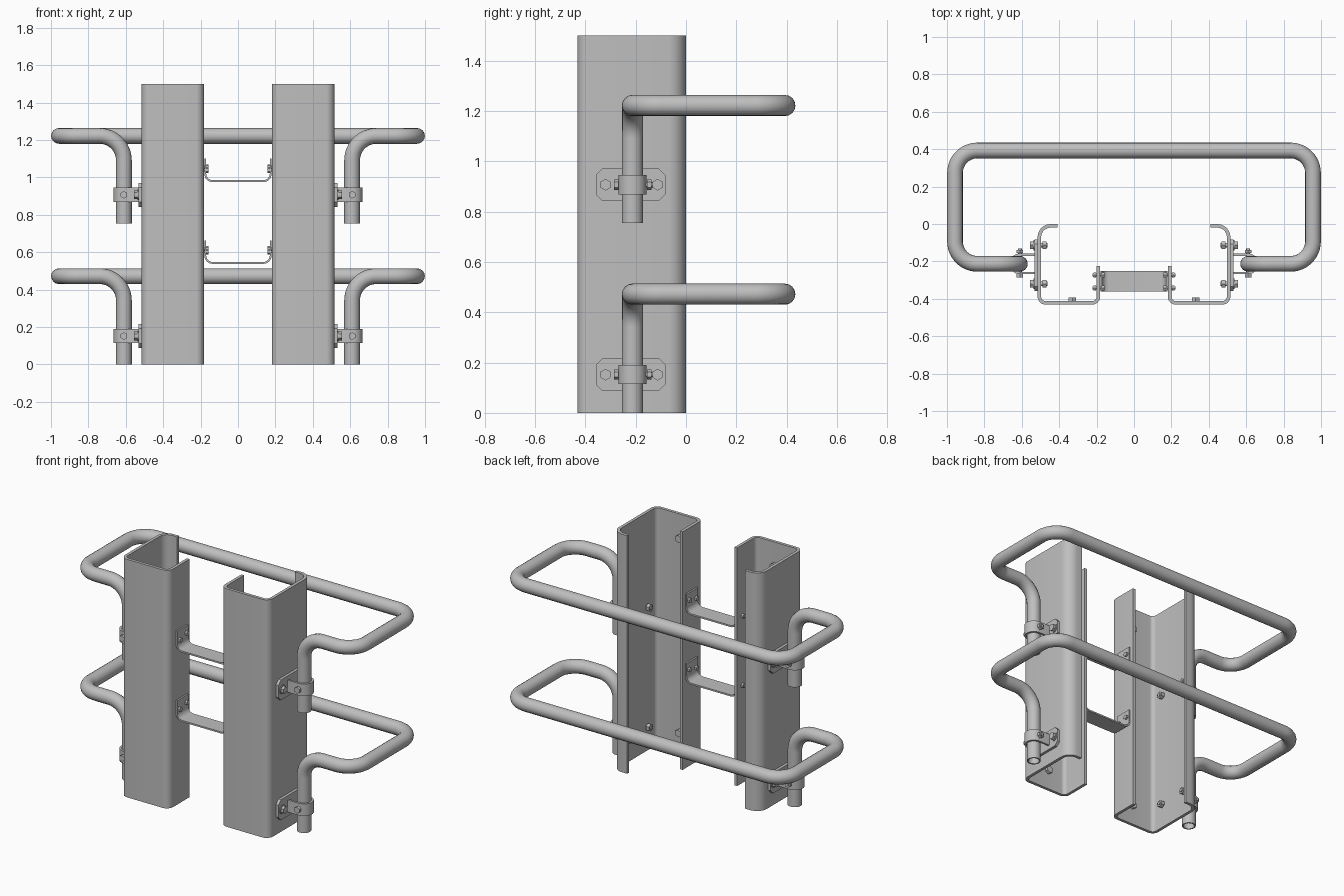
import bpy, bmesh, math
from mathutils import Vector

if "Cube" in bpy.data.objects:
    bpy.data.objects.remove(bpy.data.objects["Cube"])

steel = bpy.data.materials.new("galvanised grey")
steel.diffuse_color = (0.52, 0.52, 0.52, 1)
steel.use_nodes = True
steel.node_tree.nodes["Principled BSDF"].inputs["Base Color"].default_value = steel.diffuse_color


def fillet(pts, radii, steps=8):
    """Round the inner corners of a polyline."""
    pts = [Vector(p) for p in pts]
    out = [pts[0]]
    for i in range(1, len(pts) - 1):
        p, r = pts[i], radii[i - 1]
        u, v = (pts[i - 1] - p).normalized(), (pts[i + 1] - p).normalized()
        half = u.angle(v) / 2
        bis = (u + v).normalized()
        c = p + bis * (r / math.sin(half))
        a = p + u * (r / math.tan(half)) - c
        b = p + v * (r / math.tan(half)) - c
        ang = a.angle(b)
        for k in range(steps + 1):
            t = k / steps
            out.append(c + (a * math.sin((1 - t) * ang) + b * math.sin(t * ang)) / math.sin(ang))
    return out + [pts[-1]]


def finish(ob, mirror=True):
    """Bake modifiers, mirror across x, set material and smooth shading."""
    bpy.context.collection.objects.link(ob)
    if mirror:
        m = ob.modifiers.new("mirror", 'MIRROR')
        m.use_mirror_merge = False
    bpy.context.view_layer.update()
    dg = bpy.context.evaluated_depsgraph_get()
    me = bpy.data.meshes.new_from_object(ob.evaluated_get(dg))
    bm = bmesh.new()
    bm.from_mesh(me)
    bmesh.ops.recalc_face_normals(bm, faces=bm.faces)
    bm.to_mesh(me)
    bm.free()
    name = ob.name
    bpy.data.objects.remove(ob)
    new = bpy.data.objects.new(name, me)
    me.name = name
    me.materials.clear()
    me.materials.append(steel)
    bpy.context.collection.objects.link(new)
    bpy.ops.object.select_all(action='DESELECT')
    new.select_set(True)
    bpy.context.view_layer.objects.active = new
    bpy.ops.object.shade_smooth_by_angle(angle=math.radians(35))


def from_bm(name, bm):
    me = bpy.data.meshes.new(name)
    bm.to_mesh(me)
    bm.free()
    return bpy.data.objects.new(name, me)


def ribbon(name, path, lo, hi, thick, place, mirror=True):
    """Bent sheet: a 2D path pulled from lo to hi, then thickened."""
    bm = bmesh.new()
    rows = [[bm.verts.new(place(p.x, p.y, h)) for p in path] for h in (lo, hi)]
    for i in range(len(path) - 1):
        bm.faces.new((rows[0][i], rows[0][i + 1], rows[1][i + 1], rows[1][i]))
    ob = from_bm(name, bm)
    s = ob.modifiers.new("thickness", 'SOLIDIFY')
    s.thickness, s.offset, s.use_even_offset = thick, 0, True
    finish(ob, mirror)


def flat_plan(x, y, h):
    return (x, y, h)


def front_plan(x, z, h):
    return (x, h, z)


def add_cyl(bm, a, b, r, seg):
    a, b = Vector(a), Vector(b)
    d = b - a
    mat = d.to_track_quat('Z', 'Y').to_matrix().to_4x4()
    mat.translation = (a + b) / 2
    bmesh.ops.create_cone(bm, cap_ends=True, segments=seg, radius1=r, radius2=r,
                          depth=d.length, matrix=mat)


def bolt(bm, a, b, r, head, nut):
    """Hex head at a, shank, nut short of b; washers under both."""
    a, b = Vector(a), Vector(b)
    d = (b - a).normalized()
    add_cyl(bm, a, b, r * 0.5, 12)
    add_cyl(bm, a, a + d * head, r, 6)
    add_cyl(bm, b - d * (nut + 0.006), b - d * 0.006, r, 6)


# Two bent steel channels
profile = fillet([(0.19, -0.225), (0.19, -0.422), (0.506, -0.422), (0.506, -0.01), (0.41, -0.01)],
                 [0.035, 0.035, 0.06])
ribbon("channel_posts", profile, 0, 1.5, 0.019, flat_plan)

# Bolts through the channel fronts, dome heads inside
bm = bmesh.new()
for z in (0.125, 1.35):
    add_cyl(bm, (0.33, -0.425, z), (0.33, -0.392, z), 0.024, 6)
finish(from_bm("post_front_bolts", bm))

for level, end_z, rail_z in (("lower", 0.0, 0.472), ("upper", 0.755, 1.222)):
    # Bent guard rail, a hollow tube
    half = [(0.61, -0.213, end_z), (0.61, -0.213, rail_z), (0.957, -0.213, rail_z),
            (0.957, 0.393, rail_z)]
    pts = half + [(-x, y, z) for x, y, z in reversed(half)]
    path = fillet(pts, [0.13, 0.12, 0.12, 0.12, 0.12, 0.13], 12)
    cu = bpy.data.curves.new(level + "_rail", 'CURVE')
    cu.dimensions = '3D'
    cu.bevel_depth, cu.bevel_resolution = 0.042, 6
    sp = cu.splines.new('POLY')
    sp.points.add(len(path) - 1)
    for q, p in zip(sp.points, path):
        q.co = (*p, 1)
    ob = bpy.data.objects.new(level + "_rail", cu)
    s = ob.modifiers.new("wall", 'SOLIDIFY')
    s.thickness, s.offset = 0.008, -1
    finish(ob, False)

    # Chamfered mounting plate on the outer side of each post
    cz = end_z + 0.152
    w, h, c = 0.138, 0.064, 0.025
    bm = bmesh.new()
    ring = [(w, h - c), (w - c, h), (c - w, h), (-w, h - c),
            (-w, c - h), (c - w, -h), (w - c, -h), (w, c - h)]
    f = bm.faces.new([bm.verts.new((0.515, -0.22 + y, cz + z)) for y, z in ring])
    ext = bmesh.ops.extrude_face_region(bm, geom=[f])["geom"]
    bmesh.ops.translate(bm, vec=(0.018, 0, 0),
                        verts=[v for v in ext if isinstance(v, bmesh.types.BMVert)])
    finish(from_bm(level + "_mounting_plate", bm))

    # Strap wrapped round the tube
    strap = [Vector((0.53, -0.262))]
    for k in range(17):
        t = -math.pi / 2 + math.pi * k / 16
        strap.append(Vector((0.61 + 0.049 * math.cos(t), -0.213 + 0.049 * math.sin(t))))
    strap[0].y = strap[1].y
    strap.append(Vector((0.53, strap[-1].y)))
    ribbon(level + "_tube_clamp", strap, cz - 0.038, cz + 0.038, 0.013, flat_plan)

    # Plate bolts and the bolt through each clamp
    bm = bmesh.new()
    for y in (-0.32, -0.113):
        bolt(bm, (0.555, y, cz), (0.462, y, cz), 0.023, 0.022, 0.022)
        add_cyl(bm, (0.532, y, cz), (0.538, y, cz), 0.028, 16)
    bolt(bm, (0.61, -0.286, cz), (0.61, -0.132, cz), 0.02, 0.018, 0.018)
    finish(from_bm(level + "_clamp_bolts", bm))

    # Thin U-shaped spacer between the posts
    bz = 0.543 if level == "lower" else 0.98
    u = fillet([(-0.175, bz + 0.12), (-0.175, bz), (0.175, bz), (0.175, bz + 0.12)], [0.04, 0.04])
    ribbon(level + "_spacer", u, -0.362, -0.25, 0.01, front_plan, False)

    # Spacer bolts
    bm = bmesh.new()
    for y, dz in ((-0.272, 0.075), (-0.342, 0.06)):
        bolt(bm, (0.157, y, bz + dz), (0.222, y, bz + dz), 0.015, 0.014, 0.014)
    finish(from_bm(level + "_spacer_bolts", bm))
